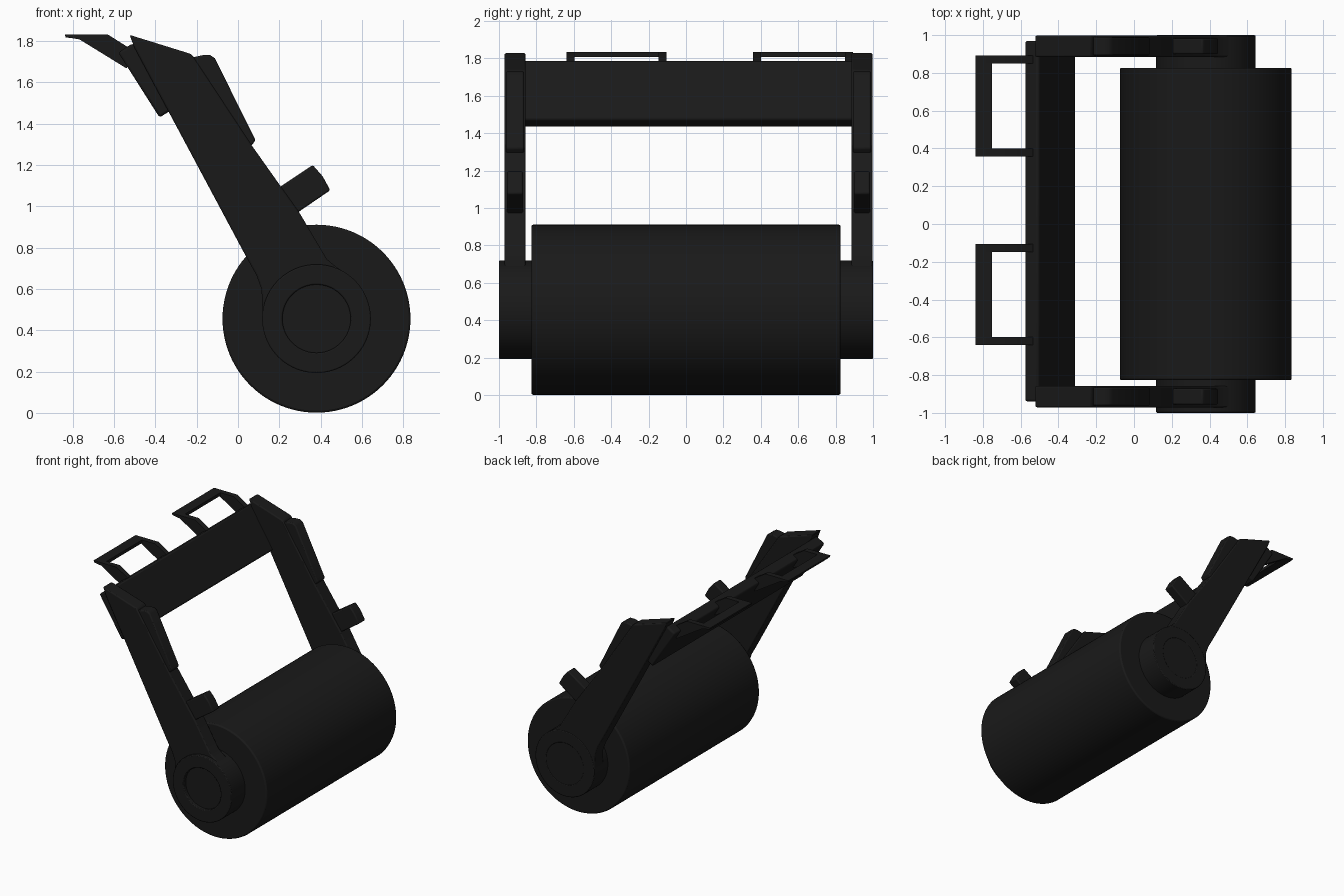
import bpy, bmesh, math
from mathutils import Matrix, Vector

if "Cube" in bpy.data.objects:
    bpy.data.objects.remove(bpy.data.objects["Cube"])

dark = bpy.data.materials.new("dark_plastic")
dark.diffuse_color = (0.01, 0.01, 0.01, 1)
dark.use_nodes = True
dark.node_tree.nodes["Principled BSDF"].inputs["Base Color"].default_value = dark.diffuse_color

AX, AZ = 0.38, 0.456      # roller axis
HUB_R, ROLLER_R = 0.263, 0.455


def finish(bm, name, bevel):
    bmesh.ops.recalc_face_normals(bm, faces=bm.faces)
    me = bpy.data.meshes.new(name)
    bm.to_mesh(me)
    bm.free()
    me.materials.append(dark)
    ob = bpy.data.objects.new(name, me)
    bpy.context.collection.objects.link(ob)
    if bevel:
        m = ob.modifiers.new("bevel", 'BEVEL')
        m.width, m.segments, m.limit_method = bevel, 2, 'ANGLE'
        m.angle_limit = math.radians(35)
    bpy.ops.object.select_all(action='DESELECT')
    ob.select_set(True)
    bpy.context.view_layer.objects.active = ob
    bpy.ops.object.shade_smooth_by_angle(angle=math.radians(35))
    return ob


def extrude(name, pts, y0, y1, bevel=0.01):
    """Side profile (x, z) extruded from y0 to y1."""
    bm = bmesh.new()
    face = bm.faces.new([bm.verts.new((x, y0, z)) for x, z in pts])
    r = bmesh.ops.extrude_face_region(bm, geom=[face])
    vs = [g for g in r["geom"] if isinstance(g, bmesh.types.BMVert)]
    bmesh.ops.translate(bm, verts=vs, vec=(0, y1 - y0, 0))
    return finish(bm, name, bevel)


def lathe(name, prof, bevel, steps=96):
    """(radius, y) profile turned around the roller axis."""
    bm = bmesh.new()
    vs = [bm.verts.new((AX + r, y, AZ)) for r, y in prof]
    es = [bm.edges.new(p) for p in zip(vs, vs[1:])]
    bmesh.ops.spin(bm, geom=vs + es, cent=(AX, 0, AZ), axis=(0, 1, 0),
                   angle=2 * math.pi, steps=steps)
    bmesh.ops.remove_doubles(bm, verts=bm.verts, dist=1e-4)
    return finish(bm, name, bevel)


# Roller drum and hub with a blind hole at each end
lathe("roller", [(0, -0.827), (ROLLER_R, -0.827), (ROLLER_R, 0.827), (0, 0.827)], 0.01)
lathe("hub", [(0, -0.82), (0.165, -0.82), (0.165, -1), (HUB_R, -1),
              (HUB_R, 1), (0.165, 1), (0.165, 0.82), (0, 0.82)], 0.006)

# Arm outline ends in a round eye on the hub
eye = [(AX + 0.26 * math.cos(math.radians(a)), AZ + 0.26 * math.sin(math.radians(a)))
       for a in range(55, -181, -10)]
arm = [(-0.525, 1.83), (-0.225, 1.737), (0.065, 1.297), (0.298, 0.968), (0.43, 0.745),
       (0.465, 0.715)] + eye + [(0.114, 0.598), (0.09, 0.665), (0.04, 0.755), (-0.50, 1.765)]
pad = [(-0.25, 1.70), (-0.215, 1.722), (-0.17, 1.732), (-0.135, 1.732), (-0.112, 1.717),
       (0.085, 1.32), (0.065, 1.293), (0.02, 1.30)]
peg = [(0.17, 1.07), (0.2, 1.092), (0.362, 1.2), (0.41, 1.145), (0.447, 1.078),
       (0.283, 0.966), (0.26, 0.95)]

for side, yc in (("right", -0.914), ("left", 0.941)):
    extrude(f"arm_{side}", arm, yc - 0.057, yc + 0.057, 0.008)
    extrude(f"arm_pad_{side}", pad, yc - 0.048, yc + 0.048, 0.008)
    extrude(f"arm_peg_{side}", peg, yc - 0.042, yc + 0.042, 0.008)

# Slanted crossbar
extrude("crossbar", [(-0.58, 1.745), (-0.508, 1.79), (-0.308, 1.475), (-0.38, 1.43)],
        -0.94, 0.97, 0.012)

# Open hook frames: two bent legs and a thin rear bar
leg = [(-0.838, 1.833), (-0.632, 1.833), (-0.50, 1.75), (-0.54, 1.668),
       (-0.767, 1.808), (-0.835, 1.82)]
bar = [(-0.838, 1.833), (-0.752, 1.833), (-0.752, 1.808), (-0.835, 1.818)]
for i, (y0, y1) in enumerate(((-0.64, -0.105), (0.357, 0.892)), 1):
    extrude(f"hook_leg_a_{i}", leg, y0, y0 + 0.043, 0)
    extrude(f"hook_leg_b_{i}", leg, y1 - 0.043, y1, 0)
    extrude(f"hook_bar_{i}", bar, y0 + 0.02, y1 - 0.02, 0)
